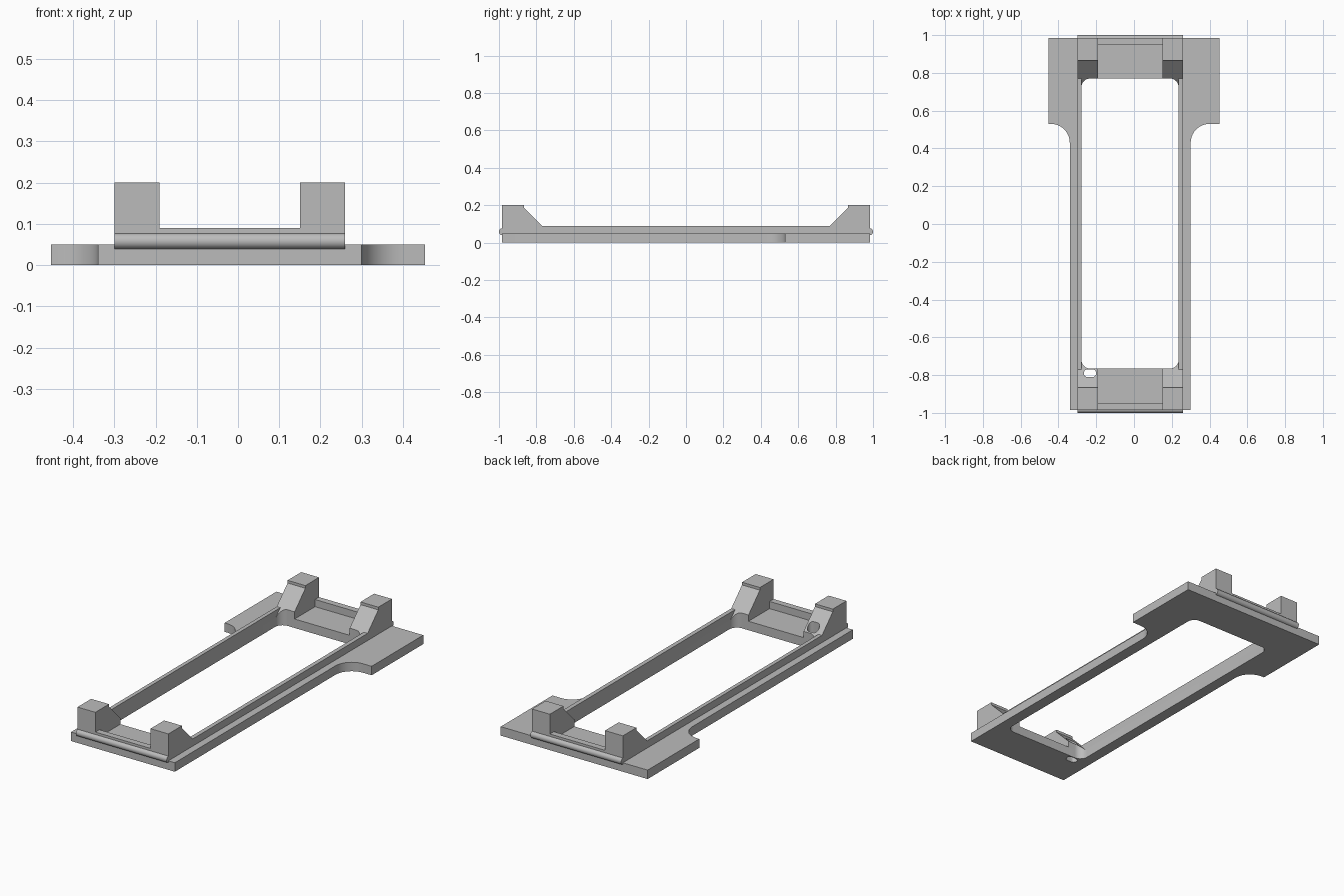
import bpy, bmesh
from math import cos, sin, pi, radians

if "Cube" in bpy.data.objects:
    bpy.data.objects.remove(bpy.data.objects["Cube"], do_unlink=True)

grey = bpy.data.materials.new("plain grey")
grey.use_nodes = True
colour = (0.5, 0.5, 0.5, 1)
grey.diffuse_color = colour
grey.node_tree.nodes["Principled BSDF"].inputs["Base Color"].default_value = colour


def arc(cx, cy, r, start, end, steps=10):
    """Points along an arc, angles in degrees."""
    angles = [radians(start + (end - start) * i / steps) for i in range(steps + 1)]
    return [(cx + r * cos(a), cy + r * sin(a)) for a in angles]


def rounded_rect(x0, x1, y0, y1, r):
    return (arc(x1 - r, y1 - r, r, 0, 90) + arc(x0 + r, y1 - r, r, 90, 180)
            + arc(x0 + r, y0 + r, r, 180, 270) + arc(x1 - r, y0 + r, r, 270, 360))


def prism(name, points, axis, lo, hi):
    """Extrude a closed outline along x (points are y, z) or z (points are x, y)."""
    bm = bmesh.new()
    place = (lambda p, h: (h, *p)) if axis == "x" else (lambda p, h: (*p, h))
    low = [bm.verts.new(place(p, lo)) for p in points]
    high = [bm.verts.new(place(p, hi)) for p in points]
    bm.faces.new(low)
    bm.faces.new(high)
    n = len(points)
    for i in range(n):
        j = (i + 1) % n
        bm.faces.new((low[i], low[j], high[j], high[i]))
    bmesh.ops.recalc_face_normals(bm, faces=bm.faces[:])
    mesh = bpy.data.meshes.new(name)
    bm.to_mesh(mesh)
    bm.free()
    ob = bpy.data.objects.new(name, mesh)
    bpy.context.collection.objects.link(ob)
    mesh.materials.append(grey)
    return ob


def activate(ob):
    bpy.ops.object.select_all(action="DESELECT")
    ob.select_set(True)
    bpy.context.view_layer.objects.active = ob


def cut(ob, cutter):
    activate(ob)
    mod = ob.modifiers.new("cut", "BOOLEAN")
    mod.operation = "DIFFERENCE"
    mod.solver = "EXACT"
    mod.object = cutter
    bpy.ops.object.modifier_apply(modifier=mod.name)


LEFT, RIGHT = 0.26, -0.30        # sides of the raised frame
IN_LEFT, IN_RIGHT = 0.15, -0.19  # inner sides of the posts
END, PLATE, RAIL = 0.985, 0.05, 0.09
WING, FILLET = 0.53, 0.10

# Cutters: rounded central window and small slot
window = prism("window_cutter", rounded_rect(-0.278, 0.236, -0.765, 0.77, 0.045),
               "z", -0.1, 0.4)
slot = prism("slot_cutter", rounded_rect(-0.266, -0.2, -0.81, -0.77, 0.0199),
             "z", -0.1, 0.4)

# Base plate with wings and concave fillets
outline = [(-0.34, -END), (0.30, -END)]
outline += arc(0.30 + FILLET, WING - FILLET, FILLET, 180, 90)
outline += [(0.453, WING), (0.453, END), (-0.453, END), (-0.453, WING)]
outline += arc(-0.34 - FILLET, WING - FILLET, FILLET, 90, 0)
parts = [prism("base_plate", outline, "z", 0, PLATE)]
cut(parts[0], window)
cut(parts[0], slot)

# Side rails along the window
for side, x0, x1 in (("left", 0.236, LEFT), ("right", RIGHT, -0.278)):
    rail = [(-0.77, PLATE), (0.77, PLATE), (0.77, RAIL), (-0.77, RAIL)]
    parts.append(prism(side + "_rail", rail, "x", x0, x1))

# Sloped posts, end ridges and rounded snap beads at both ends
post = [(END, PLATE), (END, 0.2), (0.865, 0.2), (0.865, 0.185), (0.73, PLATE)]
ridge = [(0.95, PLATE), (END, PLATE), (END, RAIL), (0.95, RAIL)]
bead = arc(END - 0.004, 0.058, 0.019, -90, 90, 16)
for end, s in (("back", 1), ("front", -1)):
    def flip(points):
        return [(s * y, z) for y, z in points]
    for side, x0, x1 in (("left", IN_LEFT, LEFT), ("right", RIGHT, IN_RIGHT)):
        ob = prism(f"{end}_{side}_post", flip(post), "x", x0, x1)
        cut(ob, window)
        if (end, side) == ("front", "right"):
            cut(ob, slot)
        parts.append(ob)
    parts.append(prism(end + "_ridge", flip(ridge), "x", IN_RIGHT, IN_LEFT))
    parts.append(prism(end + "_bead", flip(bead), "x", RIGHT, LEFT))

for cutter in (window, slot):
    bpy.data.objects.remove(cutter, do_unlink=True)

for ob in parts:
    activate(ob)
    bpy.ops.object.shade_smooth_by_angle(angle=radians(30))
